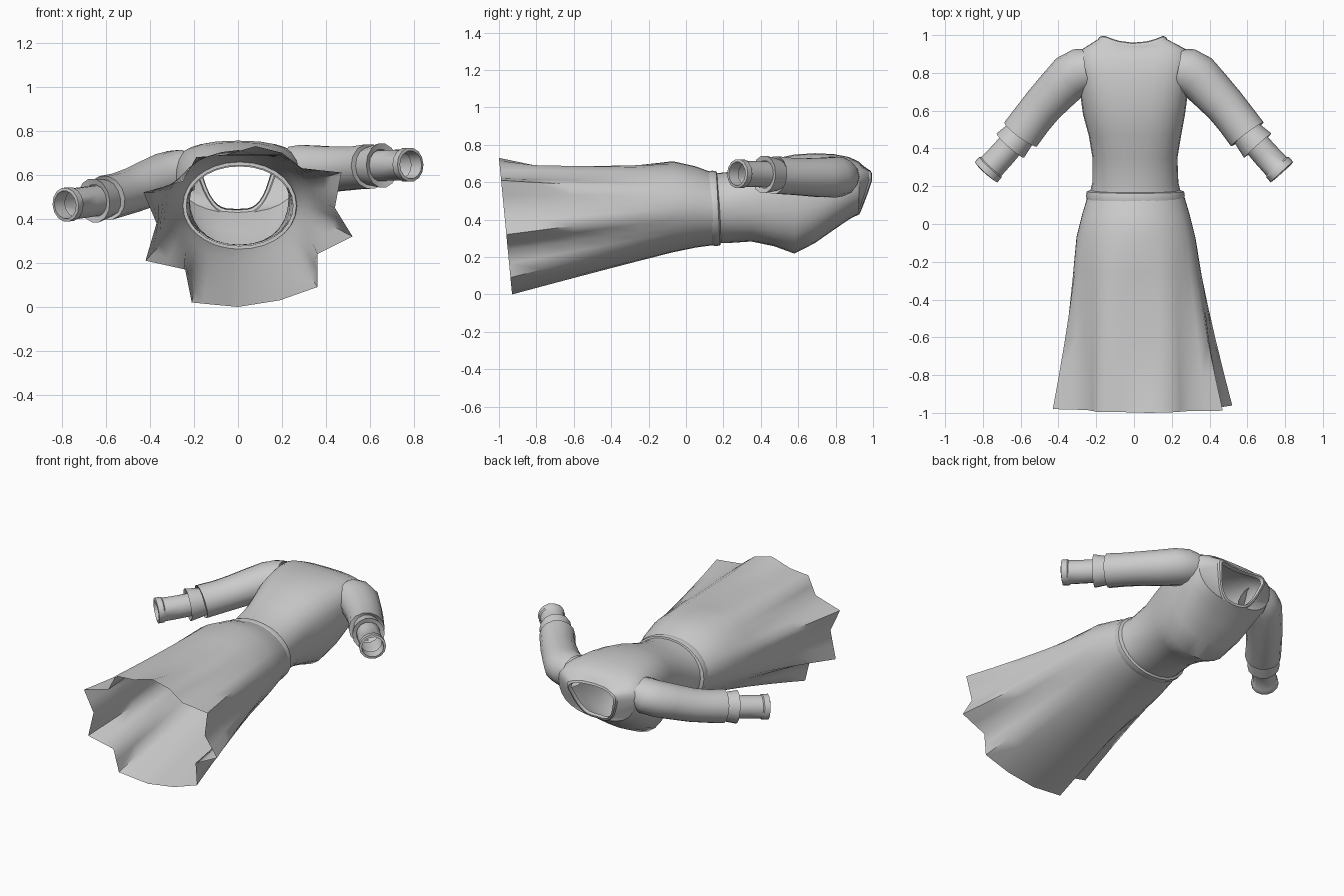
import bpy, math
from mathutils import Vector

if "Cube" in bpy.data.objects:
    bpy.data.objects.remove(bpy.data.objects["Cube"])

cloth = bpy.data.materials.new("grey_cloth")
cloth.diffuse_color = (0.6, 0.6, 0.6, 1)
cloth.use_nodes = True
cloth.node_tree.nodes["Principled BSDF"].inputs["Base Color"].default_value = cloth.diffuse_color


def loft(name, rings, angle=40):
    """Skin a list of equally sized closed rings; both ends stay open."""
    n = len(rings[0])
    verts = [tuple(p) for r in rings for p in r]
    faces = [(i * n + j, i * n + (j + 1) % n, (i + 1) * n + (j + 1) % n, (i + 1) * n + j)
             for i in range(len(rings) - 1) for j in range(n)]
    me = bpy.data.meshes.new(name)
    me.from_pydata(verts, [], faces)
    me.materials.append(cloth)
    ob = bpy.data.objects.new(name, me)
    bpy.context.collection.objects.link(ob)
    bpy.context.view_layer.objects.active = ob
    ob.select_set(True)
    bpy.ops.object.mode_set(mode='EDIT')
    bpy.ops.mesh.select_all(action='SELECT')
    bpy.ops.mesh.normals_make_consistent(inside=False)
    bpy.ops.object.mode_set(mode='OBJECT')
    bpy.ops.object.shade_smooth_by_angle(angle=math.radians(angle))
    ob.select_set(False)
    return ob


def spow(v, e):
    return math.copysign(abs(v) ** e, v)


def section(y, x0, x1, z0, z1, mid, e=1.0, tilt=0.0, flat=0.0, n=28):
    """Rounded cross-section, widest at height mid; flat squares the upper half."""
    ring = []
    for k in range(n):
        a = 2 * math.pi * k / n
        f = e - flat if math.sin(a) > 0.001 else e
        c, s = spow(math.cos(a), f), spow(math.sin(a), f)
        x = (x0 + x1) / 2 + c * (x1 - x0) / 2
        z = mid + s * (z1 - mid if s > 0 else mid - z0)
        ring.append(Vector((x, y - tilt * s, z)))
    return ring


# Skirt: round waist opening out to a folded hem
hem = [(0.47, 0.61), (0.44, 0.45), (0.52, 0.32), (0.36, 0.24), (0.36, 0.09), (0.19, 0.03),
       (0.0, 0.0), (-0.11, 0.01), (-0.21, 0.02), (-0.24, 0.17), (-0.42, 0.21), (-0.37, 0.38),
       (-0.43, 0.52), (-0.25, 0.57), (-0.19, 0.68), (-0.06, 0.69), (0.08, 0.73), (0.2, 0.70),
       (0.29, 0.63)]
hem = hem[::-1]
fine = []
for i, p in enumerate(hem):
    q = hem[(i + 1) % len(hem)]
    fine += [p, ((p[0] + q[0]) / 2, (p[1] + q[1]) / 2)]
# spread of the waist points follows the hem direction
angles = [math.atan2(z - 0.40, x - 0.02) for x, z in fine]


def skirt_ring(y, x0, x1, z0, z1, tilt):
    out = []
    for a in angles:
        c, s = math.cos(a), math.sin(a)
        out.append(Vector(((x0 + x1) / 2 + c * (x1 - x0) / 2, y - tilt * s,
                           (z0 + z1) / 2 + s * (z1 - z0) / 2)))
    return out


waist = skirt_ring(0.15, -0.245, 0.265, 0.265, 0.652, 0.01)
upper = skirt_ring(0.05, -0.275, 0.295, 0.25, 0.685, 0.0)
hip = skirt_ring(-0.07, -0.305, 0.325, 0.225, 0.712, 0.0)
edge = [Vector((x, -0.93 - 0.07 * z / 0.73, z)) for x, z in fine]
# a relaxed hem without folds steers the upper skirt, so folds deepen downwards
count = len(edge)
relaxed = []
for i in range(count):
    near = [edge[(i + k) % count] for k in range(-2, 3)]
    relaxed.append(sum(near, Vector()) / 5)
rings = [waist, upper, hip]
for t in (0.2, 0.4, 0.6, 0.8, 1.0):
    ring = [h.lerp(r.lerp(e, t ** 0.5), t) for h, r, e in zip(hip, relaxed, edge)]
    if t < 1:
        for p in ring:
            p.z = min(p.z, 0.685 + 0.02 * abs(t - 0.5))
    rings.append(ring)
loft("skirt", rings, 60)

# Belt: a raised band around the waist
belt = [section(y, -0.24 - g, 0.255 + g, 0.272 - g, 0.648 + g, 0.46, 0.97, 0.01)
        for y, g in ((0.13, -0.005), (0.13, 0.01), (0.15, 0.014), (0.172, 0.01), (0.18, -0.01))]
loft("belt", belt, 35)

# Bodice: waist, bust, shoulders, neckline
body = [section(0.16, -0.235, 0.25, 0.275, 0.648, 0.46, 0.97, 0.01),
        section(0.22, -0.22, 0.235, 0.275, 0.652, 0.47, 0.92, 0.01),
        section(0.35, -0.22, 0.23, 0.283, 0.685, 0.50, 0.88),
        section(0.47, -0.24, 0.25, 0.258, 0.725, 0.52, 0.85, 0, 0.04),
        section(0.58, -0.27, 0.27, 0.218, 0.748, 0.54, 0.85, 0, 0.08),
        section(0.69, -0.285, 0.285, 0.275, 0.755, 0.56, 0.82, 0, 0.10),
        section(0.79, -0.29, 0.29, 0.345, 0.75, 0.59, 0.80, 0, 0.14),
        section(0.87, -0.295, 0.295, 0.40, 0.735, 0.61, 0.80, 0, 0.14),
        section(0.925, -0.275, 0.275, 0.43, 0.71, 0.62, 0.80, 0, 0.10)]


def neck_ring(g, lift):
    """Neckline: wide at the back, narrowing to a squared front edge."""
    ring = []
    for p in section(0, -0.17 - g, 0.155 + g, 0.44 - g, 0.655 + g, 0.61, 0.55):
        t = max(0, min(1, (0.61 - p.z) / 0.17))
        p.x *= 1 - 0.33 * t
        side = min(1, abs(p.x) / 0.15)
        back = 0.955 + 0.035 * side ** 2
        p.y = back * (1 - t) + (0.92 + 0.02 * side) * t + lift
        ring.append(p)
    return ring


loft("bodice", body + [neck_ring(0.02, -0.012)], 45)
loft("collar", [neck_ring(0.02, -0.012), neck_ring(0.014, 0.0), neck_ring(0.0, 0.005),
                neck_ring(-0.005, -0.02)], 35)


def tube(name, side, stations, n=14):
    """Tube through (x, y, right z, left z, radius across, radius up)."""
    pts = [Vector((side * s[0], s[1], s[2] if side > 0 else s[3])) for s in stations]
    along = (pts[-1] - pts[0]).normalized()
    rings = []
    for i, (p, s) in enumerate(zip(pts, stations)):
        a, b = pts[max(i - 1, 0)], pts[min(i + 1, len(pts) - 1)]
        d = (b - a).normalized() if (b - a).dot(along) > 0.03 else along
        u = d.cross(Vector((0, 0, 1))).normalized()
        v = u.cross(d)
        rings.append([p + u * s[4] * math.cos(2 * math.pi * k / n)
                      + v * s[5] * math.sin(2 * math.pi * k / n) for k in range(n)])
    return loft(name, rings, 40)


# Sleeves, flared bands and narrow lower cuffs on both arms
for side, word in ((1, "right"), (-1, "left")):
    tube(word + "_sleeve", side, [
        (0.23, 0.82, 0.632, 0.622, 0.11, 0.098), (0.28, 0.81, 0.63, 0.607, 0.122, 0.108),
        (0.335, 0.782, 0.626, 0.59, 0.122, 0.11),
        (0.40, 0.715, 0.625, 0.563, 0.115, 0.107), (0.48, 0.63, 0.628, 0.53, 0.108, 0.102),
        (0.54, 0.555, 0.632, 0.51, 0.106, 0.10), (0.60, 0.475, 0.638, 0.495, 0.107, 0.103),
        (0.59, 0.487, 0.638, 0.495, 0.08, 0.078)])
    tube(word + "_sleeve_band", side, [
        (0.58, 0.50, 0.64, 0.495, 0.078, 0.08), (0.61, 0.465, 0.64, 0.49, 0.086, 0.09),
        (0.655, 0.415, 0.642, 0.483, 0.097, 0.102), (0.65, 0.42, 0.642, 0.483, 0.072, 0.074)])
    tube(word + "_cuff", side, [
        (0.63, 0.445, 0.64, 0.485, 0.07, 0.07), (0.69, 0.375, 0.643, 0.476, 0.071, 0.071),
        (0.755, 0.305, 0.645, 0.467, 0.073, 0.072), (0.76, 0.30, 0.645, 0.467, 0.08, 0.078),
        (0.783, 0.275, 0.646, 0.464, 0.081, 0.078), (0.785, 0.273, 0.646, 0.464, 0.066, 0.064),
        (0.74, 0.322, 0.645, 0.468, 0.062, 0.06)])
